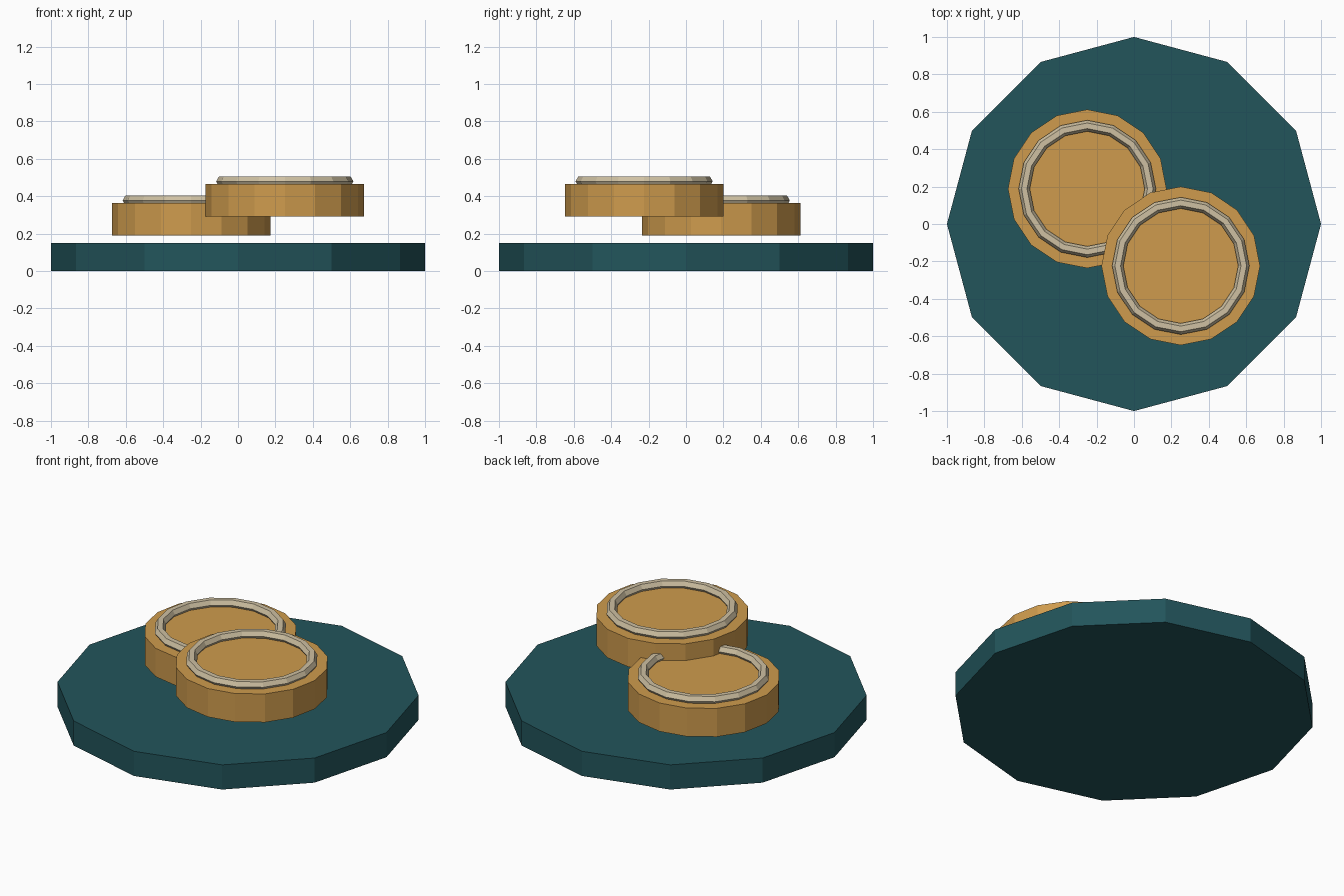
import bpy

if "Cube" in bpy.data.objects:
    bpy.data.objects.remove(bpy.data.objects["Cube"])


def material(name, color):
    m = bpy.data.materials.new(name)
    m.diffuse_color = (*color, 1)
    m.use_nodes = True
    m.node_tree.nodes["Principled BSDF"].inputs["Base Color"].default_value = m.diffuse_color
    return m


teal = material("dark teal", (0.016, 0.09, 0.105))
gold = material("gold", (0.62, 0.33, 0.075))
cream = material("pale cream", (0.62, 0.53, 0.36))


def finish(name, mat):
    ob = bpy.context.object
    ob.name = name
    ob.data.materials.append(mat)
    return ob


def disc(name, mat, sides, radius, x, y, z0, z1):
    bpy.ops.mesh.primitive_cylinder_add(vertices=sides, radius=radius, depth=z1 - z0,
                                        location=(x, y, (z0 + z1) / 2))
    return finish(name, mat)


# Twelve-sided base plate
disc("base_plate", teal, 12, 1.0, 0, 0, 0, 0.15)

# Two overlapping coins, each with a raised rim
for label, x, y, z in (("lower", -0.25, 0.188, 0.19), ("upper", 0.25, -0.224, 0.292)):
    disc(label + "_coin", gold, 16, 0.424, x, y, z, z + 0.173)
    bpy.ops.mesh.primitive_torus_add(major_segments=16, minor_segments=6,
                                     major_radius=0.337, minor_radius=0.03,
                                     location=(x, y, z + 0.187))
    finish(label + "_coin_rim", cream)
